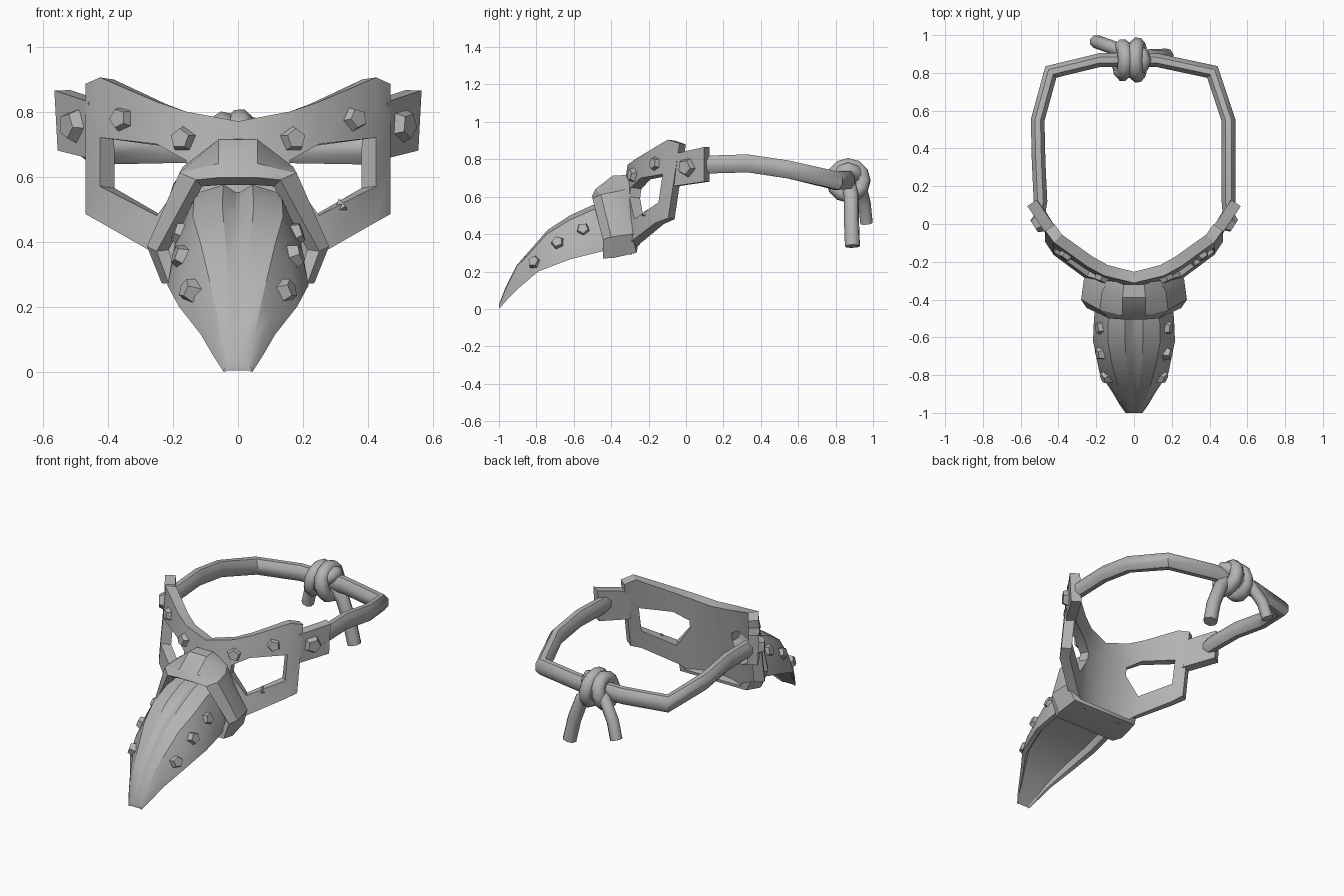
import bpy, bmesh, math
from mathutils import Vector, Matrix

if "Cube" in bpy.data.objects:
    bpy.data.objects.remove(bpy.data.objects["Cube"])

grey = bpy.data.materials.new("plain_grey")
grey.diffuse_color = (0.45, 0.45, 0.45, 1)
grey.use_nodes = True
grey.node_tree.nodes["Principled BSDF"].inputs["Base Color"].default_value = grey.diffuse_color


def finish(obj, thickness=0, angle=30):
    """Give material, optional inward thickness and edge-aware smoothing."""
    obj.data.materials.clear()
    obj.data.materials.append(grey)
    bpy.ops.object.select_all(action='DESELECT')
    obj.select_set(True)
    bpy.context.view_layer.objects.active = obj
    if thickness:
        mod = obj.modifiers.new("thickness", 'SOLIDIFY')
        mod.thickness = thickness
        mod.offset = -1
        bpy.ops.object.modifier_apply(modifier=mod.name)
    bpy.ops.object.shade_smooth_by_angle(angle=math.radians(angle))
    return obj


def from_bmesh(name, bm):
    mesh = bpy.data.meshes.new(name)
    bm.to_mesh(mesh)
    bm.free()
    obj = bpy.data.objects.new(name, mesh)
    bpy.context.collection.objects.link(obj)
    return obj


def loft(name, rows, closed=False, caps=True, skip=(), thickness=0, angle=30):
    """Skin rows of points; closed rows make a tube, capped if wanted."""
    bm = bmesh.new()
    vs = [[bm.verts.new(p) for p in row] for row in rows]
    n = len(rows[0])
    for r in range(len(rows) - 1):
        for i in range(n if closed else n - 1):
            if (r, i) not in skip:
                j = (i + 1) % n
                bm.faces.new((vs[r][i], vs[r][j], vs[r + 1][j], vs[r + 1][i]))
    if closed and caps:
        bm.faces.new(vs[0])
        bm.faces.new(vs[-1])
        bmesh.ops.recalc_face_normals(bm, faces=bm.faces)
    return finish(from_bmesh(name, bm), thickness, angle)


def strap_sweep(name, path, wide, tall, sides=8):
    """Upright oval band along a mostly level path, mitred at corners."""
    pts = [Vector(p) for p in path]
    rows = []
    for i, p in enumerate(pts):
        a = (p - pts[i - 1]) if i else (pts[1] - p)
        b = (pts[i + 1] - p) if i < len(pts) - 1 else a
        a, b = a.xy.normalized(), b.xy.normalized()
        t = (a + b).normalized()
        out = Vector((t.y, -t.x, 0)) / max(0.6, t.dot(a))
        rows.append([p + out * wide * math.cos(k) + Vector((0, 0, tall * math.sin(k)))
                     for k in (math.tau * (j + 0.5) / sides for j in range(sides))])
    return loft(name, rows, closed=True, angle=46)


def tube(name, points, radius, cyclic=False):
    """Round cord along straight segments."""
    cu = bpy.data.curves.new(name, 'CURVE')
    cu.dimensions = '3D'
    cu.bevel_depth = radius
    cu.bevel_resolution = 2
    cu.use_fill_caps = True
    sp = cu.splines.new('POLY')
    sp.points.add(len(points) - 1)
    sp.use_cyclic_u = cyclic
    for p, co in zip(sp.points, points):
        p.co = (*co, 1)
    obj = bpy.data.objects.new(name, cu)
    bpy.context.collection.objects.link(obj)
    bpy.ops.object.select_all(action='DESELECT')
    obj.select_set(True)
    bpy.context.view_layer.objects.active = obj
    bpy.ops.object.convert(target='MESH')
    return finish(bpy.context.view_layer.objects.active, angle=60)


def stud(name, pos, normal, turn, size):
    """Five-sided tapered rivet."""
    bm = bmesh.new()
    bmesh.ops.create_cone(bm, cap_ends=True, segments=5, radius1=size,
                          radius2=size * 0.68, depth=0.04)
    rot = Vector(normal).to_track_quat('Z', 'Y').to_matrix().to_4x4()
    bm.transform(Matrix.Translation(pos) @ rot @ Matrix.Rotation(turn, 4, 'Z'))
    finish(from_bmesh(name, bm), angle=10)


def lean(z):
    """The mask tips back towards its top edge."""
    return 0.15 * (z - 0.72)


# Face mask: columns of (x, y, four heights), eye openings left out
half = [(0, -0.32, 0.30, 0.55, 0.66, 0.77),
        (0.16, -0.285, 0.30, 0.60, 0.65, 0.80),
        (0.25, -0.24, 0.36, 0.48, 0.70, 0.83),
        (0.425, -0.125, 0.46, 0.57, 0.72, 0.905),
        (0.47, -0.06, 0.485, 0.66, 0.83, 0.885)]
cols = [(-c[0], *c[1:]) for c in half[:0:-1]] + half
rows = [[(c[0], c[1] + lean(c[k]), c[k]) for c in cols] for k in range(2, 6)]
loft("face_mask", rows, skip={(1, 1), (1, 2), (1, 5), (1, 6)}, thickness=0.06)

# Side tabs holding the strap
for s, side in ((1, "right"), (-1, "left")):
    low = [(s * 0.455, -0.075, 0.655), (s * 0.555, 0.095, 0.68)][::s]
    top = [(s * 0.46, -0.06, 0.83), (s * 0.565, 0.095, 0.865)][::s]
    loft(side + "_tab", [low, top], thickness=0.06)

# Collar with the nose bridge behind it, as closed rings from front to back
arches = [
    [(0.06, -0.505, 0.597), (0.13, -0.50, 0.59), (0.25, -0.445, 0.37), (0.213, -0.445, 0.27)],
    [(0.06, -0.485, 0.64), (0.18, -0.455, 0.612), (0.28, -0.40, 0.385), (0.235, -0.39, 0.272)],
    [(0.06, -0.39, 0.714), (0.17, -0.36, 0.63), (0.265, -0.29, 0.40), (0.225, -0.265, 0.30)],
    [(0.055, -0.32, 0.715), (0.13, -0.29, 0.65), (0.23, -0.26, 0.42), (0.19, -0.26, 0.32)],
]
full = [[(-x, y, z) for x, y, z in a[::-1]] + a for a in arches]
loft("collar", full, closed=True, caps=False, thickness=0.045)

# Beak: hooked body, stations (top y, top z, rim y, rim z, half width)
stations = [(-0.40, 0.575, -0.40, 0.32, 0.20), (-0.50, 0.555, -0.50, 0.295, 0.212),
            (-0.62, 0.50, -0.62, 0.265, 0.217), (-0.74, 0.422, -0.79, 0.20, 0.182),
            (-0.906, 0.232, -0.89, 0.115, 0.115), (-0.967, 0.11, -0.955, 0.05, 0.077),
            (-1.0, 0.022, -1.0, 0.0, 0.045)]
# Section as (width factor, height factor): side, shoulder, ridge, groove, hollow underside
section = [(1, 0), (0.90, 0.45), (0.64, 0.9), (0.22, 1.0), (0.03, 0.91),
           (-0.03, 0.91), (-0.22, 1.0), (-0.64, 0.9), (-0.90, 0.45), (-1, 0),
           (-0.85, 0.0), (-0.75, 0.13), (0.75, 0.13), (0.85, 0.0)]
loft("beak", [[(u * w, by + (ty - by) * v, bz + (tz - bz) * v) for u, v in section]
              for ty, tz, by, bz, w in stations], closed=True, angle=25)

# Rivets on mask, tabs and beak
spots = [((0.172, -0.285, 0.715), (0.40, -0.9, 0.12), 0.046),
         ((0.36, -0.165, 0.777), (0.58, -0.8, 0.12), 0.044),
         ((0.513, 0.0, 0.757), (0.84, -0.54, 0), 0.058),
         ((0.150, -0.81, 0.25), (0.85, -0.40, 0.32), 0.043),
         ((0.177, -0.685, 0.355), (0.92, -0.22, 0.32), 0.043),
         ((0.178, -0.55, 0.425), (0.93, -0.1, 0.33), 0.043)]
for s, side in ((1, "right"), (-1, "left")):
    for i, (p, n, size) in enumerate(spots):
        stud(f"{side}_rivet_{i + 1}", (s * p[0], p[1], p[2]),
             (s * n[0], n[1], n[2]), 0.4 * i, size)

# Small chip on the lower eye rim
bm = bmesh.new()
bmesh.ops.create_cone(bm, cap_ends=True, segments=3, radius1=0.032, radius2=0.004, depth=0.03)
bm.transform(Matrix.Translation((0.322, -0.222, 0.505)) @
             Vector((0.5, -0.8, 0.2)).to_track_quat('Z', 'Y').to_matrix().to_4x4())
finish(from_bmesh("rim_chip", bm), angle=10)

# Strap around the head
strap_sweep("strap", [(0.505, 0.06, 0.77), (0.50, 0.12, 0.772), (0.50, 0.33, 0.778),
                      (0.50, 0.55, 0.745), (0.415, 0.805, 0.685), (0.12, 0.868, 0.69),
                      (-0.18, 0.868, 0.69), (-0.44, 0.805, 0.685), (-0.51, 0.55, 0.745),
                      (-0.505, 0.33, 0.778), (-0.495, 0.12, 0.772), (-0.505, 0.06, 0.77)],
            0.039, 0.052)

# Knot: two fat tilted wraps and a crossing wrap
for i, (x, tilt, r) in enumerate(((-0.06, 0.015, 0.072), (0.018, -0.012, 0.08),
                                  (-0.02, 0.07, 0.055))):
    ring = [(x + tilt * math.sin(a), 0.868 + r * math.cos(a), 0.688 + r * math.sin(a))
            for a in (k * math.tau / 12 for k in range(12))]
    tube(f"knot_wrap_{i + 1}", ring, 0.041, cyclic=True)

# Loose strap ends
tube("left_tail", [(-0.03, 0.90, 0.70), (-0.10, 0.93, 0.66), (-0.17, 0.955, 0.56),
                   (-0.20, 0.965, 0.46)], 0.036)
tube("right_tail", [(0.02, 0.87, 0.67), (0.09, 0.885, 0.60), (0.14, 0.885, 0.47),
                    (0.17, 0.89, 0.335)], 0.041)
